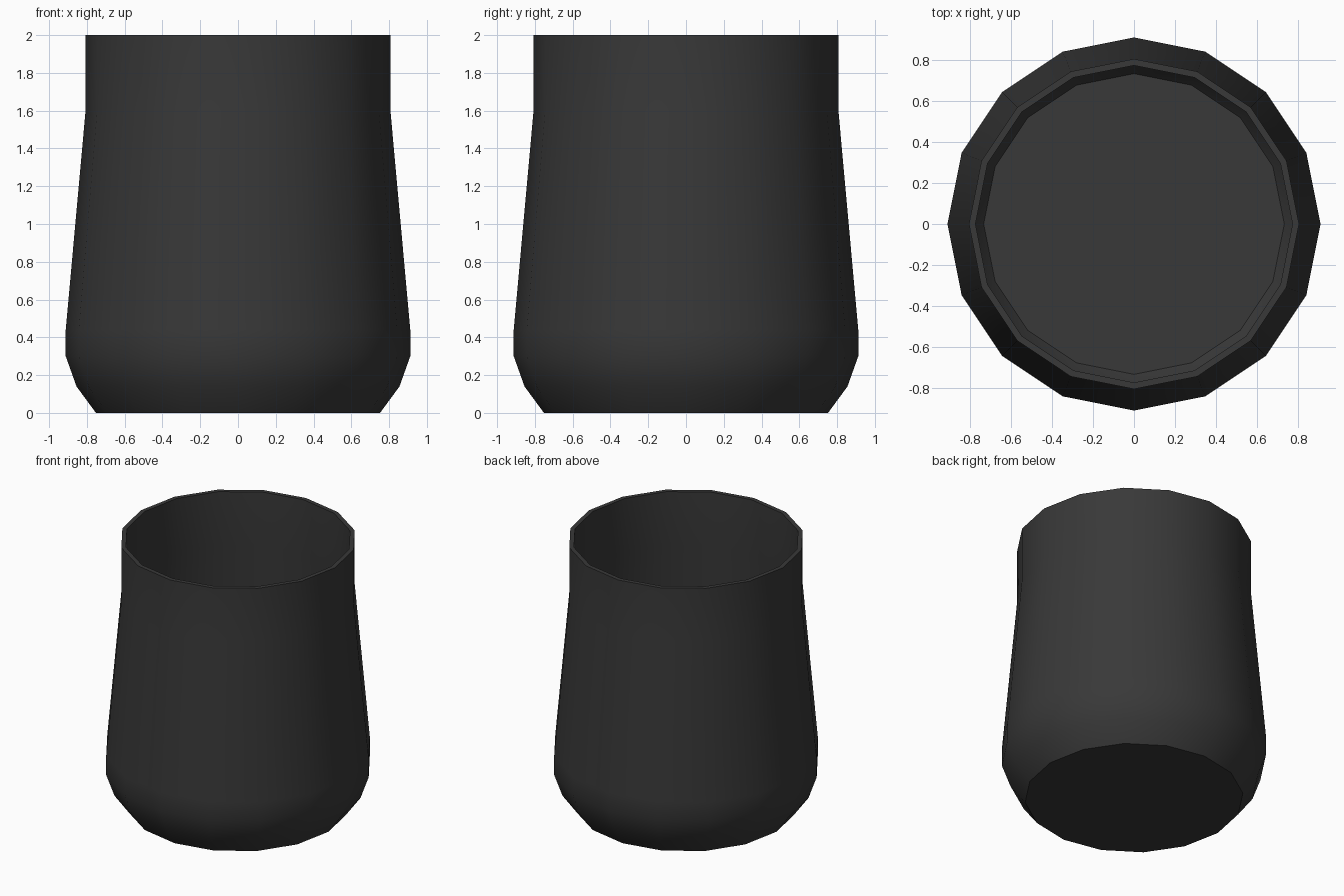
import bpy, bmesh, math

if "Cube" in bpy.data.objects:
    bpy.data.objects.remove(bpy.data.objects["Cube"])

SIDES = 16
# radius, height: outside from base to rim, then down the inside wall to the floor
PROFILE = [(0.752, 0), (0.855, 0.14), (0.912, 0.30), (0.912, 0.44), (0.807, 1.60), (0.807, 2.0),
           (0.775, 2.0), (0.775, 1.60), (0.878, 0.44), (0.878, 0.31), (0.825, 0.16), (0.735, 0.04)]

# Lathe the thin-walled cup
bm = bmesh.new()
rings = []
for r, z in PROFILE:
    rings.append([bm.verts.new((r * math.cos(2 * math.pi * i / SIDES),
                                r * math.sin(2 * math.pi * i / SIDES), z))
                  for i in range(SIDES)])
for a, b in zip(rings, rings[1:]):
    for i in range(SIDES):
        j = (i + 1) % SIDES
        bm.faces.new((a[i], a[j], b[j], b[i]))

# Underside and inner floor
bm.faces.new(rings[0][::-1])
bm.faces.new(rings[-1])
bmesh.ops.recalc_face_normals(bm, faces=bm.faces[:])

mesh = bpy.data.meshes.new("cup")
bm.to_mesh(mesh)
bm.free()
cup = bpy.data.objects.new("cup", mesh)
bpy.context.collection.objects.link(cup)

# Dark finish
mat = bpy.data.materials.new("dark_grey")
mat.diffuse_color = (0.04, 0.04, 0.04, 1)
mat.use_nodes = True
mat.node_tree.nodes["Principled BSDF"].inputs["Base Color"].default_value = mat.diffuse_color
mesh.materials.append(mat)

# Smooth walls, crisp rim and base
bpy.context.view_layer.objects.active = cup
cup.select_set(True)
bpy.ops.object.shade_smooth_by_angle(angle=math.radians(30))
